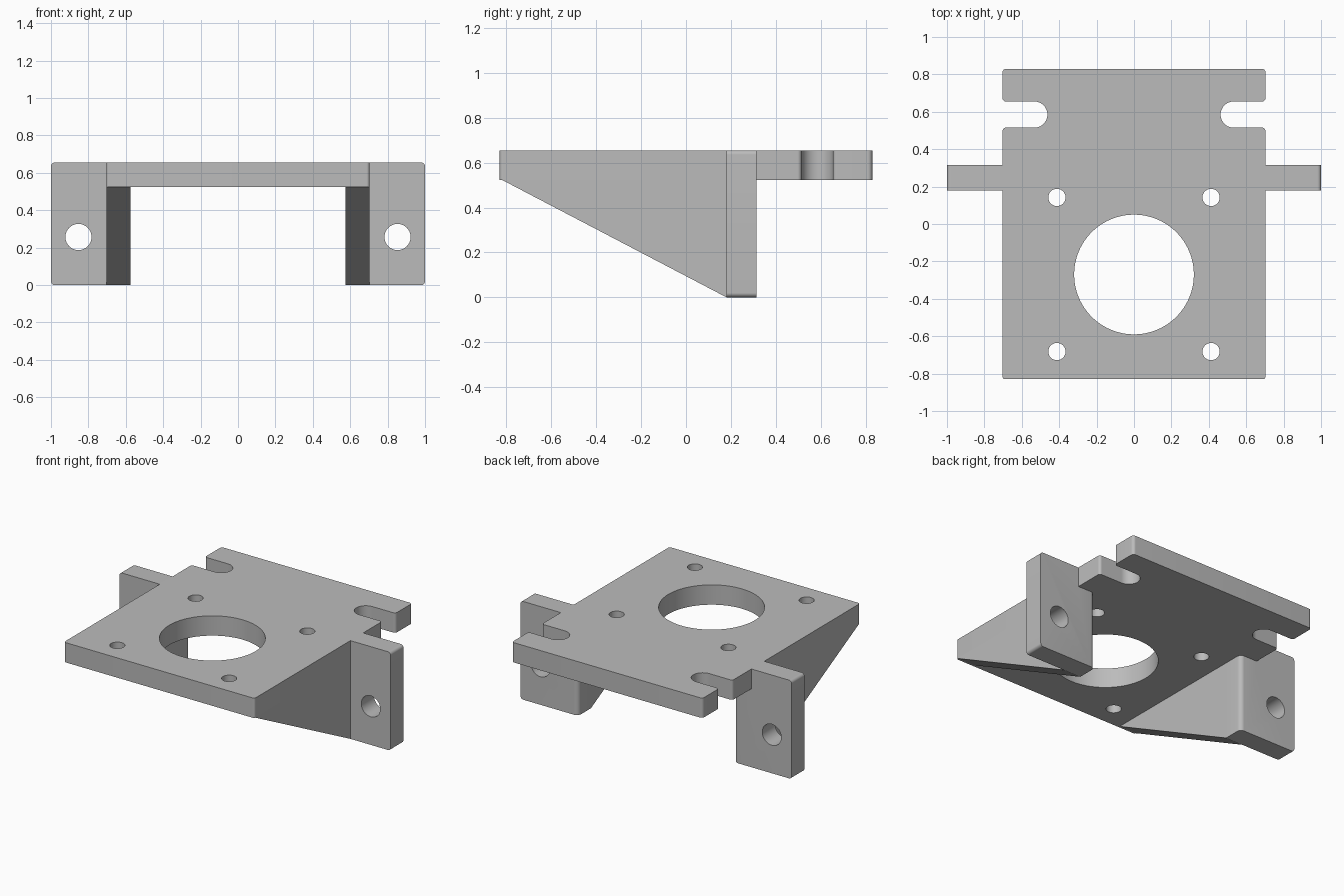
import bpy, bmesh, math
from mathutils import Vector, Matrix

if "Cube" in bpy.data.objects:
    bpy.data.objects.remove(bpy.data.objects["Cube"])

grey = bpy.data.materials.new("plain grey")
grey.use_nodes = True
grey.diffuse_color = (0.5, 0.5, 0.5, 1)
grey.node_tree.nodes["Principled BSDF"].inputs["Base Color"].default_value = (0.5, 0.5, 0.5, 1)

HALF, DEPTH = 0.703, 0.83        # plate half width and half depth
LOW, TOP = 0.523, 0.655          # plate underside and top
INNER = 0.575                    # inner face of the legs
EAR_FRONT, EAR_BACK = 0.18, 0.315


def rounded(corners, steps=10):
    """Fillet an outline given as (u, v, radius) corners."""
    out = []
    for i, (u, v, r) in enumerate(corners):
        p = Vector((u, v))
        if r == 0:
            out.append(p)
            continue
        a = (Vector(corners[i - 1][:2]) - p).normalized()
        b = (Vector(corners[(i + 1) % len(corners)][:2]) - p).normalized()
        for k in range(steps + 1):
            t = math.pi / 2 * k / steps
            out.append(p + r * (a * (1 - math.sin(t)) + b * (1 - math.cos(t))))
    return out


def prism(name, outline, place, start, end):
    """Extrude an outline; place(u, v, w) maps it into space."""
    bm = bmesh.new()
    face = bm.faces.new([bm.verts.new(place(p[0], p[1], start)) for p in outline])
    extruded = bmesh.ops.extrude_face_region(bm, geom=[face])["geom"]
    shift = Vector(place(0, 0, end)) - Vector(place(0, 0, start))
    bmesh.ops.translate(bm, vec=shift, verts=[g for g in extruded if isinstance(g, bmesh.types.BMVert)])
    bmesh.ops.remove_doubles(bm, verts=bm.verts, dist=1e-5)
    bmesh.ops.recalc_face_normals(bm, faces=bm.faces)
    mesh = bpy.data.meshes.new(name)
    bm.to_mesh(mesh)
    bm.free()
    mesh.materials.append(grey)
    obj = bpy.data.objects.new(name, mesh)
    bpy.context.collection.objects.link(obj)
    return obj


def drill(obj, centre, radius, axis, segments=48):
    """Cut a round hole through obj along an axis."""
    bm = bmesh.new()
    turn = Matrix.Rotation(math.pi / 2, 4, "X") if axis == "Y" else Matrix()
    bmesh.ops.create_cone(bm, cap_ends=True, segments=segments, radius1=radius, radius2=radius,
                          depth=0.5, matrix=Matrix.Translation(centre) @ turn)
    mesh = bpy.data.meshes.new("hole_cutter")
    bm.to_mesh(mesh)
    bm.free()
    cutter = bpy.data.objects.new("hole_cutter", mesh)
    cutter.hide_render = True
    bpy.context.collection.objects.link(cutter)
    mod = obj.modifiers.new("hole", "BOOLEAN")
    mod.operation, mod.solver, mod.object = "DIFFERENCE", "EXACT", cutter
    bpy.context.view_layer.objects.active = obj
    bpy.ops.object.modifier_apply(modifier=mod.name)
    bpy.data.objects.remove(cutter)


def smooth(obj):
    bpy.ops.object.select_all(action="DESELECT")
    obj.select_set(True)
    bpy.context.view_layer.objects.active = obj
    bpy.ops.object.shade_smooth_by_angle(angle=math.radians(30))


# Mounting plate with an open slot on each side
right_half = [(HALF, -DEPTH, 0.015), (HALF, 0.515, 0.018), (0.463, 0.515, 0.07),
              (0.463, 0.655, 0.07), (HALF, 0.655, 0.018), (HALF, DEPTH, 0.02)]
left_half = [(-x, y, r) for x, y, r in reversed(right_half)]
plate = prism("mounting_plate", rounded(right_half + left_half),
              lambda u, v, w: (u, v, w), LOW, TOP)
drill(plate, (0, -0.27, 0.6), 0.32, "Z", 96)
for x in (-0.412, 0.412):
    for y in (0.142, -0.682):
        drill(plate, (x, y, 0.6), 0.046, "Z")
smooth(plate)

for side, label in ((1, "left"), (-1, "right")):
    # Triangular brace under the plate edge
    brace = prism(label + "_brace", [(-0.82, LOW), (EAR_FRONT, 0), (EAR_FRONT, LOW)],
                  lambda u, v, w: (side * w, u, v), INNER, HALF)

    # Upright ear, stepped around the plate
    ear_outline = [(INNER, 0, 0), (1, 0, 0.02), (1, TOP, 0.02),
                   (HALF, TOP, 0), (HALF, LOW, 0), (INNER, LOW, 0)]
    ear = prism(label + "_mounting_ear", rounded(ear_outline),
                lambda u, v, w: (side * u, w, v), EAR_FRONT, EAR_BACK)

    # Round the inner back edge of the ear
    bm = bmesh.new()
    bm.from_mesh(ear.data)
    inner = [e for e in bm.edges if all(abs(abs(v.co.x) - INNER) < 1e-4 and v.co.y > 0.3 for v in e.verts)]
    bmesh.ops.bevel(bm, geom=inner, offset=0.03, segments=6, profile=0.5, affect="EDGES")
    bm.to_mesh(ear.data)
    bm.free()
    drill(ear, (side * 0.853, 0.25, 0.257), 0.07, "Y")
    smooth(ear)
